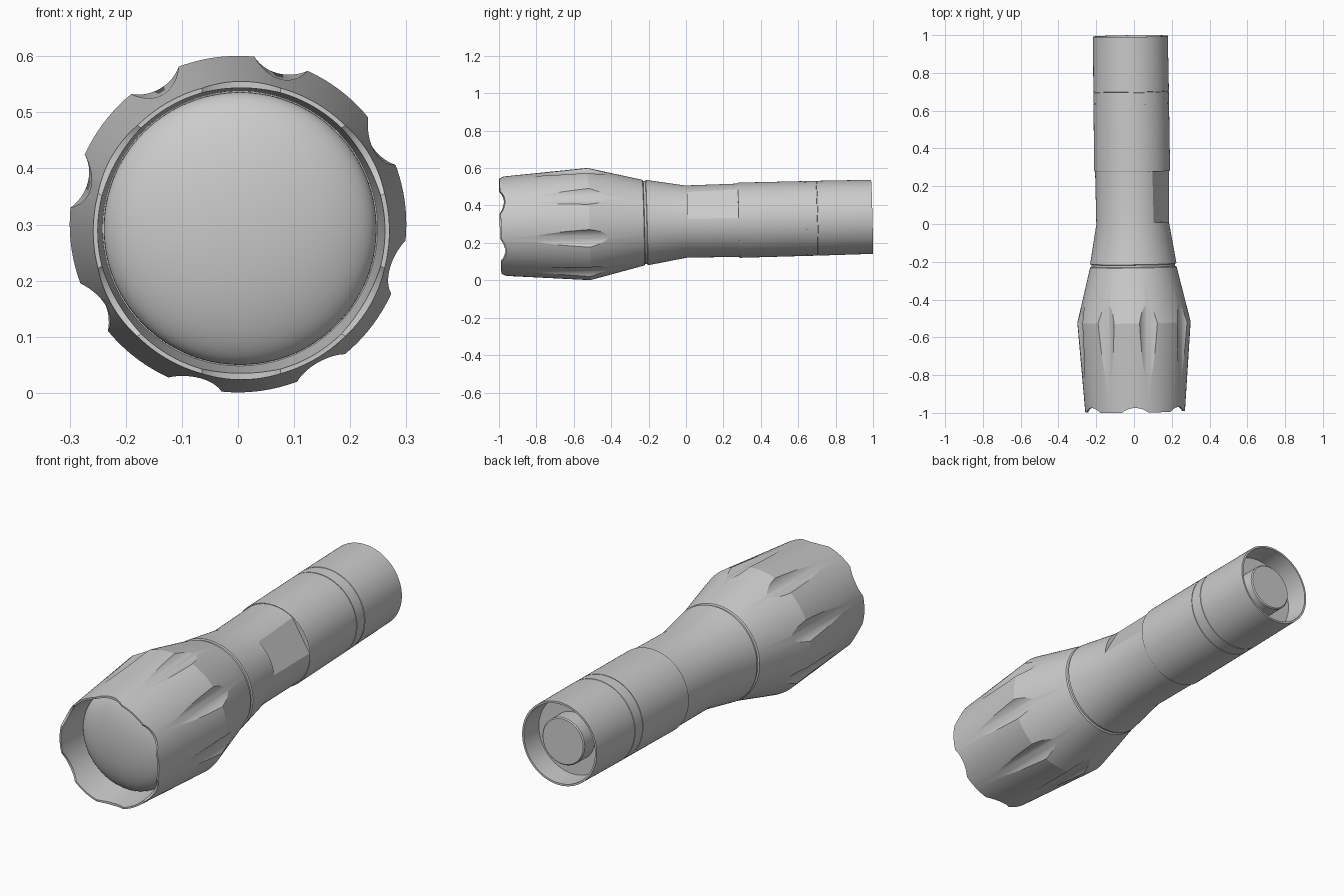
import bpy, bmesh
from math import sin, cos, pi, radians
from mathutils import Matrix, Vector

if "Cube" in bpy.data.objects:
    bpy.data.objects.remove(bpy.data.objects["Cube"])

SEG = 128
# the torch lies slightly tilted: its axis runs along this direction
AXIS = Vector((-0.0125, 1, 0.0255)).normalized()
TILT = (Matrix.Translation((-0.0065, 0, 0.314))
        @ Vector((0, 1, 0)).rotation_difference(AXIS).to_matrix().to_4x4())


def new_object(name, bm):
    bmesh.ops.recalc_face_normals(bm, faces=bm.faces)
    mesh = bpy.data.meshes.new(name)
    bm.to_mesh(mesh)
    bm.free()
    ob = bpy.data.objects.new(name, mesh)
    bpy.context.collection.objects.link(ob)
    return ob


def lathe(name, profile):
    """Spin (y, radius) points round the y axis; ends on the axis close the solid."""
    bm = bmesh.new()
    verts = [bm.verts.new((r, y, 0)) for y, r in profile]
    edges = [bm.edges.new(p) for p in zip(verts, verts[1:])]
    bmesh.ops.spin(bm, geom=verts + edges, cent=(0, 0, 0), axis=(0, 1, 0),
                   angle=2 * pi, steps=SEG, use_merge=True)
    bmesh.ops.remove_doubles(bm, verts=bm.verts, dist=1e-5)
    return new_object(name, bm)


def cylinder(bm, radius, depth, matrix):
    bmesh.ops.create_cone(bm, cap_ends=True, segments=64, radius1=radius,
                          radius2=radius, depth=depth, matrix=matrix)


def around(angle):
    """Rotation about the y axis, counted from +x towards +z."""
    return Matrix.Rotation(-radians(angle), 4, 'Y')


def cut(ob, bm):
    cutter = new_object("cutter", bm)
    cutter.hide_render = True
    mod = ob.modifiers.new("cut", 'BOOLEAN')
    mod.operation, mod.solver, mod.object = 'DIFFERENCE', 'EXACT', cutter
    bpy.context.view_layer.objects.active = ob
    bpy.ops.object.modifier_apply(modifier=mod.name)
    bpy.data.objects.remove(cutter)


# head with recessed, flared mouth
head = lathe("head", [(-.82, 0), (-.82, .245), (-.993, .256), (-.993, .264),
                      (-.52, .30), (-.228, .229), (-.224, .222), (-.224, 0)])

# eight long grip flutes
bm = bmesh.new()
for k in range(8):
    cylinder(bm, .07, .8, around(30 + 45 * k) @ Matrix.Translation((.346, -.55, 0))
             @ Matrix.Rotation(pi / 2, 4, 'X'))
cut(head, bm)

# six shallow scallops in the front rim
bm = bmesh.new()
for k in range(6):
    cylinder(bm, .11, .16, around(30 + 60 * k) @ Matrix.Translation((.26, -1.078, 0))
             @ Matrix.Rotation(pi / 2, 4, 'Y'))
cut(head, bm)

# domed lens
lens = lathe("lens", [(-.815, 0), (-.815, .243)] +
             [(-.83 - .085 * sin(t * pi / 40), .243 * cos(t * pi / 40)) for t in range(20)] +
             [(-.915, 0)])

# neck behind the head, with a groove at the joint
neck = lathe("neck", [(-.226, 0), (-.226, .222), (-.213, .222), (-.210, .2285),
                      (0, .193), (.285, .196), (.285, 0)])

# single flat on the upper right of the neck
bm = bmesh.new()
bmesh.ops.create_cube(bm, size=1, matrix=around(30) @ Matrix.Translation((.275, .21, 0))
                      @ Matrix.Diagonal((.2, .4, .4, 1)))
cut(neck, bm)

# battery tube and tail cap with fine seams and an open end
tube = lathe("battery_tube", [(.28, 0), (.28, .199), (.283, .201), (.638, .2), (.638, 0)])
cap = lathe("tail_cap", [(.636, 0), (.636, .1975), (.642, .1975), (.642, .2),
                         (.699, .2), (.700, .198), (.703, .198), (.704, .2),
                         (.995, .198), (.995, .189), (.885, .184), (.885, 0)])

# tail switch button
button = lathe("tail_button", [(.88, 0), (.88, .112), (.962, .112), (.967, .107), (.967, 0)])

# tilt everything and smooth the round faces
for ob in (head, lens, neck, tube, cap, button):
    ob.data.transform(TILT)
    bpy.ops.object.select_all(action='DESELECT')
    ob.select_set(True)
    bpy.context.view_layer.objects.active = ob
    bpy.ops.object.shade_smooth_by_angle(angle=radians(16))
